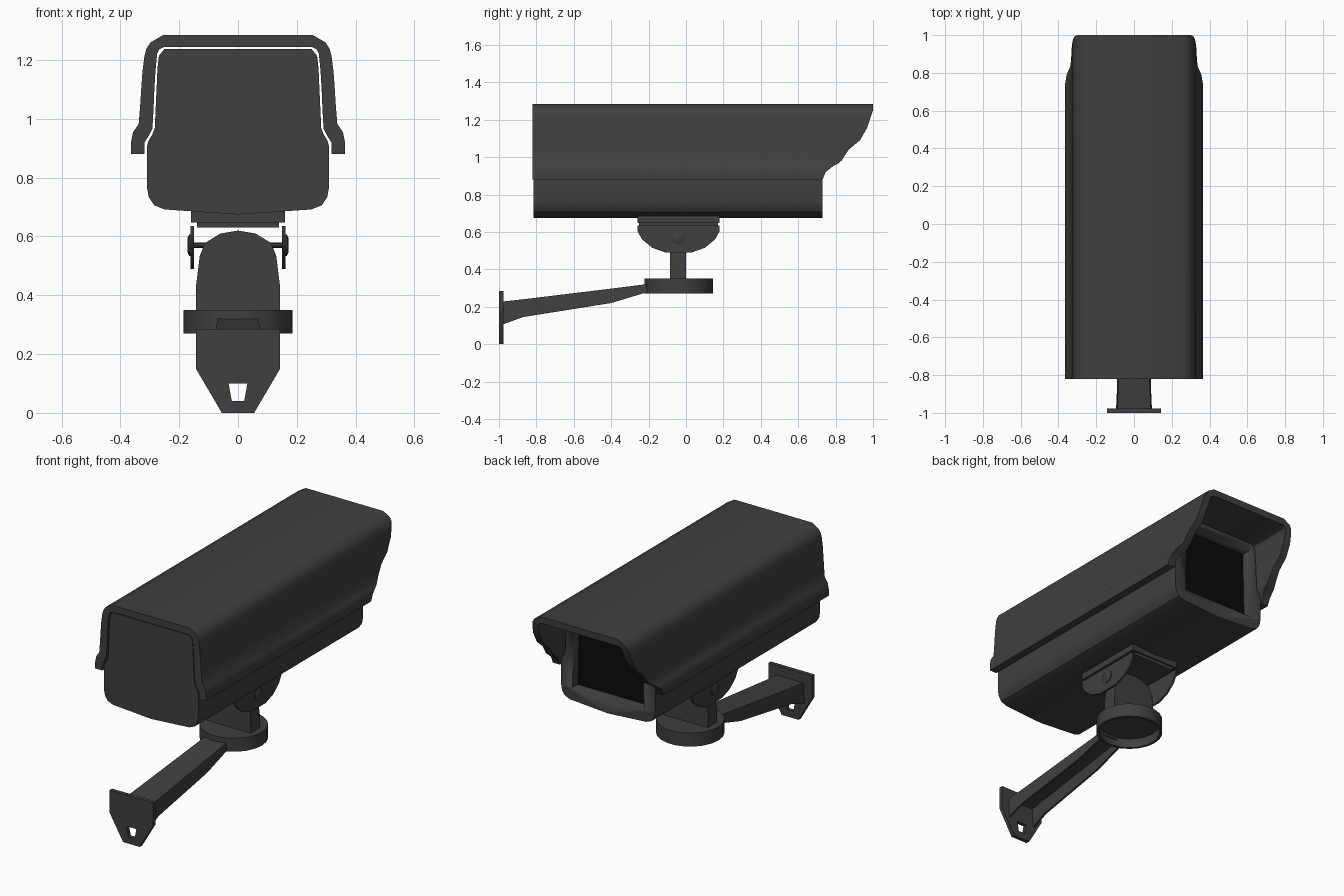
import bpy, bmesh
from math import sin, cos, tau, radians

if "Cube" in bpy.data.objects:
    bpy.data.objects.remove(bpy.data.objects["Cube"])


def material(name, v):
    m = bpy.data.materials.new(name)
    m.diffuse_color = (v, v, v, 1)
    m.use_nodes = True
    m.node_tree.nodes["Principled BSDF"].inputs["Base Color"].default_value = m.diffuse_color
    return m


DARK = material("dark_grey", 0.05)
BLACK = material("black_glass", 0.003)


def loft(name, rings, mat=DARK, strip=False):
    """Skin closed rings of 3D points; strip caps ends of U-shaped rings with quads."""
    bm = bmesh.new()
    vs = [[bm.verts.new(p) for p in r] for r in rings]
    n = len(rings[0])
    for a, b in zip(vs, vs[1:]):
        for i in range(n):
            j = (i + 1) % n
            bm.faces.new((a[i], a[j], b[j], b[i]))
    for r in (vs[0], vs[-1]):
        if strip:
            for i in range(n // 2 - 1):
                bm.faces.new((r[i], r[i + 1], r[n - 2 - i], r[n - 1 - i]))
        else:
            bm.faces.new(r)
    bmesh.ops.recalc_face_normals(bm, faces=bm.faces)
    me = bpy.data.meshes.new(name)
    bm.to_mesh(me)
    bm.free()
    ob = bpy.data.objects.new(name, me)
    bpy.context.collection.objects.link(ob)
    me.materials.append(mat)
    bpy.ops.object.select_all(action='DESELECT')
    ob.select_set(True)
    bpy.context.view_layer.objects.active = ob
    bpy.ops.object.shade_smooth_by_angle(angle=radians(32))
    return ob


def along_y(name, prof, y0, y1, mat=DARK):
    return loft(name, [[(x, y, z) for x, z in prof] for y in (y0, y1)], mat)


def along_x(name, prof, x0, x1):
    return loft(name, [[(x, y, z) for y, z in prof] for x in (x0, x1)])


def box(name, hx, y0, y1, z0, z1):
    return along_y(name, [(-hx, z0), (hx, z0), (hx, z1), (-hx, z1)], y0, y1)


def mirrored(half):
    """Right half profile -> right half then left half (no doubled centre points)."""
    return half + [(-x, z) for x, z in reversed(half) if x > 0]


def cut(ob, cutter):
    m = ob.modifiers.new("cut", 'BOOLEAN')
    m.object = cutter
    m.solver = 'EXACT'
    bpy.context.view_layer.objects.active = ob
    bpy.ops.object.modifier_apply(modifier=m.name)
    bpy.data.objects.remove(cutter)


def lerp_table(t, v):
    for (a, ya), (b, yb) in zip(t, t[1:]):
        if v <= b:
            return ya + (yb - ya) * max(0, v - a) / (b - a)
    return t[-1][1]


# Camera body with a recessed window at the lens end
body = along_y("camera_body", mirrored([
    (0, .675), (.25, .692), (.285, .706), (.304, .735), (.31, .77), (.31, .905),
    (.305, .925), (.29, .95), (.283, .97), (.274, 1.17), (.269, 1.215), (.25, 1.238)]),
    -.815, .73)
pane = [(-.235, .765), (.235, .765), (.225, 1.185), (-.225, 1.185)]
cut(body, along_y("window_cutter", pane, .675, .8))
along_y("window_glass", pane, .672, .678, BLACK)

# Sun hood: shell with a swept-back front edge
outer = [(.364, .88), (.364, .92), (.357, .955), (.338, .982), (.333, 1.04), (.330, 1.09),
         (.325, 1.16), (.318, 1.215), (.312, 1.238), (.298, 1.26), (.255, 1.285)]
inner = [(.318, .88), (.318, .92), (.302, .945), (.291, .967), (.287, 1.04), (.285, 1.09),
         (.281, 1.16), (.277, 1.2), (.275, 1.222), (.268, 1.236), (.25, 1.245)]
edge = [(.88, .73), (.91, .735), (.95, .78), (.97, .82), (1.0, .85), (1.04, .87),
        (1.09, .93), (1.16, .97), (1.22, .99), (1.25, 1.0), (1.3, 1.0)]
ring = mirrored(outer) + mirrored(inner)[::-1]
loft("sun_hood", [[(x, -.82, z) for x, z in ring],
                  [(x, lerp_table(edge, z), z) for x, z in ring]], strip=True)

# Tilt bracket under the body
box("mount_plate", .16, -.26, .18, .648, .69)
box("bracket_top", .14, -.25, .17, .63, .65)
cheek = [(-.26, .635), (-.26, .605), (-.235, .56), (-.18, .515), (-.11, .49),
         (.03, .49), (.10, .515), (.155, .56), (.18, .605), (.18, .635)]


def disc_yz(r, n=16):
    return [(-.04 + r * cos(tau * i / n), .57 + r * sin(tau * i / n)) for i in range(n)]


for s, side in ((1, "right"), (-1, "left")):
    along_x("bracket_cheek_" + side, cheek, s * .15, s * .161)
    loft("bolt_head_" + side, [[(s * x, y, z) for y, z in disc_yz(r)]
                               for x, r in ((.158, .036), (.166, .036), (.171, .026))])
along_x("tilt_axle", disc_yz(.009, 8), -.16, .16)

# Swivel post and hollow round base
along_y("swivel_post", mirrored([
    (.143, .33), (.143, .43), (.13, .535), (.112, .578), (.06, .61), (0, .62)]), -.085, 0)


def disc_xy(r, z, n=22):
    return [(r * cos(tau * i / n), -.04 + r * sin(tau * i / n), z) for i in range(n)]


loft("round_base", [disc_xy(.17, .325), disc_xy(.17, .27), disc_xy(.185, .27), disc_xy(.185, .35)])

# Wall arm: tapered channel, open underneath
rings = []
t = .012
for y, top, low, w in ((-.98, .228, .105, .095), (-.87, .24, .145, .09),
                       (-.40, .297, .22, .08), (-.20, .322, .28, .075)):
    v = w - t
    rings.append([(x, y, z) for x, z in (
        (w, low), (w - .006, top), (.006 - w, top), (-w, low),
        (-v, low), (-v + .006, top - t), (v - .006, top - t), (v, low))])
loft("wall_arm", rings, strip=True)

# Wall plate with keyhole
plate = along_y("wall_plate", [(-.055, 0), (.055, 0), (.143, .15), (.143, .285),
                               (-.143, .285), (-.143, .15)], -1.0, -.977)
cut(plate, along_y("hole_cutter", [(-.021, .04), (.021, .04), (.032, .1), (-.032, .1)], -1.1, -.9))
